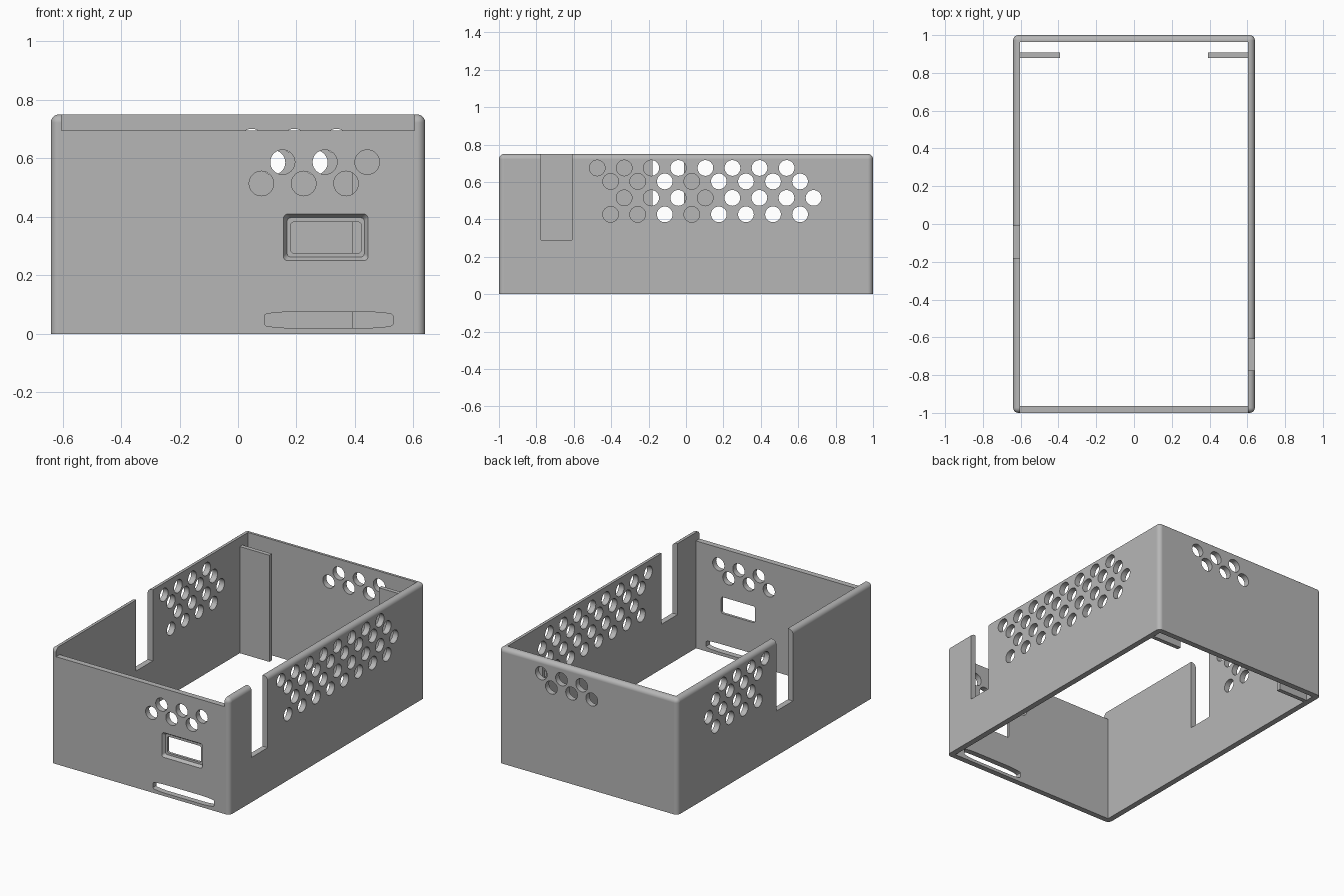
import bpy, bmesh, math
from mathutils import Matrix, Vector

default = bpy.data.objects.get("Cube")
if default:
    bpy.data.objects.remove(default, do_unlink=True)

HX, HY, H, WALL = 0.64, 1.0, 0.75, 0.037
HOLE_R, PITCH = 0.042, 0.1447

grey = bpy.data.materials.new("plain grey")
grey.use_nodes = True
grey.diffuse_color = (0.47, 0.47, 0.47, 1)
grey.node_tree.nodes["Principled BSDF"].inputs["Base Color"].default_value = (0.47, 0.47, 0.47, 1)


def add_box(bm, lo, hi):
    lo, hi = Vector(lo), Vector(hi)
    m = Matrix.Translation((lo + hi) / 2) @ Matrix.Diagonal((*(hi - lo), 1))
    return bmesh.ops.create_cube(bm, size=1, matrix=m)["verts"]


def add_hole(bm, centre, axis):
    turn = Matrix.Rotation(math.pi / 2, 4, "Y" if axis == "X" else "X")
    bmesh.ops.create_cone(bm, cap_ends=True, segments=32, radius1=HOLE_R, radius2=HOLE_R,
                          depth=0.16, matrix=Matrix.Translation(centre) @ turn)


def add_loft(bm, rings):
    """Closed solid through (y, [(x, z), ...]) rings."""
    loops = [[bm.verts.new((x, y, z)) for x, z in pts] for y, pts in rings]
    n = len(loops[0])
    for a, b in zip(loops, loops[1:]):
        for i in range(n):
            j = (i + 1) % n
            bm.faces.new((a[i], a[j], b[j], b[i]))
    bm.faces.new(loops[0])
    bm.faces.new(loops[-1])


def rounded_rect(x0, x1, z0, z1, r, steps=5):
    corners = [(x1 - r, z1 - r), (x0 + r, z1 - r), (x0 + r, z0 + r), (x1 - r, z0 + r)]
    pts = []
    for k, (cx, cz) in enumerate(corners):
        for s in range(steps + 1):
            a = math.pi / 2 * (k + s / steps)
            pts.append((cx + r * math.cos(a), cz + r * math.sin(a)))
    return pts


def make_object(name, bm):
    bmesh.ops.recalc_face_normals(bm, faces=bm.faces)
    mesh = bpy.data.meshes.new(name)
    bm.to_mesh(mesh)
    bm.free()
    mesh.materials.append(grey)
    ob = bpy.data.objects.new(name, mesh)
    bpy.context.collection.objects.link(ob)
    return ob


def activate(ob):
    bpy.ops.object.select_all(action="DESELECT")
    ob.select_set(True)
    bpy.context.view_layer.objects.active = ob


def cut(target, bm):
    cutter = make_object("cutter", bm)
    cutter.hide_render = True
    mod = target.modifiers.new("cut", "BOOLEAN")
    mod.operation, mod.solver, mod.object = "DIFFERENCE", "EXACT", cutter
    activate(target)
    bpy.ops.object.modifier_apply(modifier=mod.name)
    bpy.data.objects.remove(cutter, do_unlink=True)


# Outer block, rounded everywhere except around the base
bm = bmesh.new()
add_box(bm, (-HX, -HY, 0), (HX, HY, H))
edges = [e for e in bm.edges if max(v.co.z for v in e.verts) > 0.1]
bmesh.ops.bevel(bm, geom=edges, offset=0.028, segments=6, profile=0.5, affect="EDGES")
shell = make_object("case_walls", bm)

# Open interior
ix, iy = HX - WALL, HY - WALL
bm = bmesh.new()
add_box(bm, (-ix, -iy, -0.2), (ix, iy, H + 0.2))
cut(shell, bm)

# Lowered front wall and the two side notches
bm = bmesh.new()
add_box(bm, (-ix, -HY - 0.1, 0.695), (ix, -0.9, H + 0.1))
add_box(bm, (0.55, -0.775, 0.29), (0.7, -0.61, H + 0.1))
add_box(bm, (-0.7, -0.18, 0.29), (-0.55, -0.01, H + 0.1))
cut(shell, bm)

# Vent holes: four staggered rows per side, eight wide on the left, four on the right
bm = bmesh.new()
for z, start in ((0.675, -0.475), (0.603, -0.403), (0.515, -0.331), (0.427, -0.403)):
    for i in range(8):
        y = start + i * PITCH
        add_hole(bm, (HX - WALL / 2, y, z), "X")
        if i >= 4:
            add_hole(bm, (-HX + WALL / 2, y, z), "X")
# Two staggered rows in the front and back walls
for i in range(3):
    for y, x0, z0 in ((-HY, 0.08, 0.514), (HY, -0.025, 0.586)):
        add_hole(bm, (x0 + i * PITCH, y, z0), "Y")
        add_hole(bm, (x0 + (i + 0.5) * PITCH, y, z0 + 0.073), "Y")
# Thin tapered slot low in the front wall
half = [(0.22, 0.015), (0.212, 0.021), (0.18, 0.025), (0.14, 0.0275)]
quad = half + [(-x, z) for x, z in reversed(half)]
slot = [(0.31 + x, 0.0475 + z) for x, z in quad] + [(0.31 + x, 0.0475 - z) for x, z in reversed(quad)]
add_loft(bm, [(-1.1, slot), (-0.9, slot)])
# Window through the front wall
window = rounded_rect(0.18, 0.422, 0.276, 0.382, 0.012)
add_loft(bm, [(-1.1, window), (-0.9, window)])
cut(shell, bm)

# Sloped recess around the window
bm = bmesh.new()
outer = rounded_rect(0.155, 0.445, 0.25, 0.41, 0.016)
inner = rounded_rect(0.168, 0.432, 0.263, 0.397, 0.012)
add_loft(bm, [(-1.05, outer), (-HY, outer), (-0.98, inner)])
cut(shell, bm)

activate(shell)
bpy.ops.object.shade_smooth_by_angle(angle=math.radians(30))
weighted = shell.modifiers.new("even shading", "WEIGHTED_NORMAL")
weighted.keep_sharp = True

# Upright inner tabs near the back wall
for name, side in (("left_tab", 1), ("right_tab", -1)):
    bm = bmesh.new()
    xs = sorted((side * 0.392, side * (ix + 0.005)))
    add_box(bm, (xs[0], 0.88, 0), (xs[1], 0.907, 0.69))
    make_object(name, bm)
